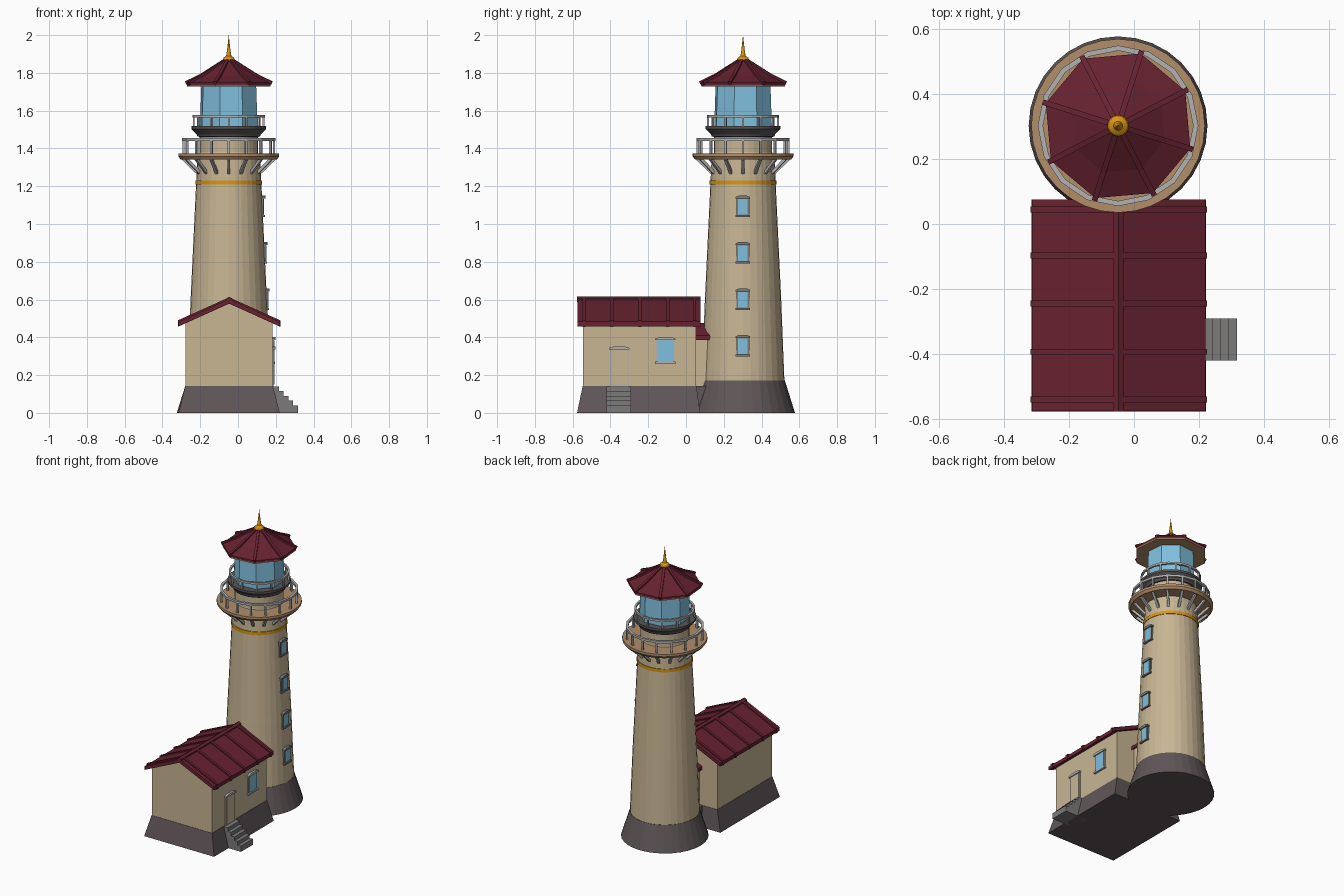
import bpy, bmesh, math
from mathutils import Vector

if "Cube" in bpy.data.objects:
    bpy.data.objects.remove(bpy.data.objects["Cube"])

CX, CY = -0.049, 0.302      # tower axis
HX = -0.047                 # house centre line


def mat(name, r, g, b):
    lin = [((c / 255 + 0.055) / 1.055) ** 2.4 for c in (r, g, b)]
    m = bpy.data.materials.new(name)
    m.diffuse_color = (*lin, 1)
    m.use_nodes = True
    m.node_tree.nodes["Principled BSDF"].inputs["Base Color"].default_value = m.diffuse_color
    return m


WALL = mat("sand wall", 200, 182, 148)
ROOF = mat("maroon roof", 102, 34, 48)
BASE = mat("dark stone", 96, 86, 88)
GLASS = mat("blue glass", 128, 192, 222)
GOLD = mat("gold", 218, 150, 20)
DECK = mat("tan deck", 178, 142, 106)
RAIL = mat("light grey", 178, 178, 178)
STEP = mat("step grey", 125, 123, 122)
DARK = mat("dark grey", 88, 84, 84)


def finish(bm, name, m):
    bmesh.ops.remove_doubles(bm, verts=bm.verts, dist=1e-5)
    bmesh.ops.recalc_face_normals(bm, faces=bm.faces)
    me = bpy.data.meshes.new(name)
    bm.to_mesh(me)
    bm.free()
    me.materials.append(m)
    ob = bpy.data.objects.new(name, me)
    bpy.context.collection.objects.link(ob)
    return ob


def lathe(name, prof, n, m, rot=0.0, ring=False):
    """Turn (radius, z) points round the tower axis."""
    bm = bmesh.new()
    rows = []
    for i in range(n):
        a = rot + 2 * math.pi * i / n
        rows.append([bm.verts.new((CX + r * math.cos(a), CY + r * math.sin(a), z)) for r, z in prof])
    k = len(prof)
    for i in range(n):
        p, q = rows[i], rows[(i + 1) % n]
        for j in range(k if ring else k - 1):
            l = (j + 1) % k
            bm.faces.new((p[j], q[j], q[l], p[l]))
    bmesh.ops.dissolve_degenerate(bm, dist=1e-6, edges=bm.edges)
    return finish(bm, name, m)


def add_prism(bm, pts, a, b, axis):
    """Extrude a 2D outline: axis y takes (x, z) points, axis x takes (y, z)."""
    put = (lambda p, t: (p[0], t, p[1])) if axis == "y" else (lambda p, t: (t, p[0], p[1]))
    lo = [bm.verts.new(put(p, a)) for p in pts]
    hi = [bm.verts.new(put(p, b)) for p in pts]
    bm.faces.new(lo)
    bm.faces.new(hi)
    for i in range(len(pts)):
        j = (i + 1) % len(pts)
        bm.faces.new((lo[i], lo[j], hi[j], hi[i]))


def prism(name, pts, a, b, axis, m):
    bm = bmesh.new()
    add_prism(bm, pts, a, b, axis)
    return finish(bm, name, m)


def rect(c, w, z0, z1):
    return [(c - w / 2, z0), (c + w / 2, z0), (c + w / 2, z1), (c - w / 2, z1)]


def bars(name, pairs, t, m):
    """Square bars between point pairs, in one object."""
    bm = bmesh.new()
    for p, q in pairs:
        p, q = Vector(p), Vector(q)
        d = (q - p).normalized()
        s = d.cross(Vector((0, 0, 1)))
        s = s.normalized() if s.length > 1e-3 else Vector((CX - p.x, CY - p.y, 0)).normalized()
        u = s.cross(d)
        h = t / 2
        ends = [[bm.verts.new(e + s * i * h + u * j * h) for i, j in ((-1, -1), (1, -1), (1, 1), (-1, 1))]
                for e in (p, q)]
        bm.faces.new(ends[0])
        bm.faces.new(ends[1])
        for i in range(4):
            j = (i + 1) % 4
            bm.faces.new((ends[0][i], ends[0][j], ends[1][j], ends[1][i]))
    return finish(bm, name, m)


def polar(r, a, z):
    return (CX + r * math.cos(a), CY + r * math.sin(a), z)


def spokes(n, r0, z0, r1, z1, rot=0.0):
    angs = [rot + 2 * math.pi * i / n for i in range(n)]
    return [(polar(r0, a, z0), polar(r1, a, z1)) for a in angs]


# Tower body
N = 32
lathe("tower_plinth", [(0, 0), (0.275, 0), (0.221, 0.172), (0, 0.172)], N, BASE)
lathe("tower_shaft", [(0, 0.17), (0.219, 0.17), (0.202, 0.6), (0.173, 1.21), (0.167, 1.34),
                      (0.154, 1.38), (0.154, 1.47), (0, 1.47)], N, WALL)
lathe("gold_band", [(0.165, 1.208), (0.177, 1.208), (0.177, 1.23), (0.165, 1.23)], N, GOLD, ring=True)

# Main gallery
lathe("gallery_deck", [(0.14, 1.342), (0.255, 1.342), (0.267, 1.358), (0.267, 1.374), (0.14, 1.374)],
      N, DECK, ring=True)
bars("gallery_brackets", spokes(16, 0.16, 1.265, 0.243, 1.345), 0.015, RAIL)
bars("gallery_posts", spokes(16, 0.24, 1.37, 0.24, 1.45), 0.012, RAIL)
lathe("gallery_rail", [(0.231, 1.44), (0.247, 1.44), (0.247, 1.455), (0.231, 1.455)], 16, RAIL, ring=True)

# Upper gallery
lathe("lantern_base", [(0, 1.46), (0.165, 1.462), (0.17, 1.475), (0.198, 1.503), (0.198, 1.518), (0, 1.518)],
      N, DARK)
bars("upper_posts", spokes(12, 0.185, 1.515, 0.185, 1.57), 0.010, RAIL)
lathe("upper_rail", [(0.178, 1.564), (0.191, 1.564), (0.191, 1.577), (0.178, 1.577)], 24, RAIL, ring=True)

# Lantern and its eight sided roof
ROT = math.radians(27.5)
lathe("lantern_glass", [(0, 1.515), (0.16, 1.515), (0.152, 1.74), (0, 1.74)], 8, GLASS, ROT)
lathe("lantern_soffit", [(0, 1.727), (0.232, 1.727), (0.232, 1.734), (0, 1.734)], 8, DECK, ROT)
lathe("lantern_roof", [(0, 1.734), (0.233, 1.734), (0.233, 1.748), (0.15, 1.787), (0.035, 1.86), (0, 1.865)],
      8, ROOF, ROT)
bars("roof_ribs", spokes(8, 0.238, 1.747, 0.15, 1.788, ROT) + spokes(8, 0.152, 1.787, 0.025, 1.864, ROT),
     0.017, ROOF)
lathe("finial", [(0, 1.855), (0.024, 1.857), (0.033, 1.868), (0.028, 1.88), (0.014, 1.89), (0.009, 1.92),
                 (0, 2.0)], 16, GOLD)

# House body
bm = bmesh.new()
lo = [bm.verts.new((x, y, 0)) for x, y in ((HX - 0.268, -0.577), (HX + 0.268, -0.577),
                                           (HX + 0.268, 0.075), (HX - 0.268, 0.075))]
hi = [bm.verts.new((x, y, 0.142)) for x, y in ((HX - 0.232, -0.547), (HX + 0.232, -0.547),
                                               (HX + 0.232, 0.055), (HX - 0.232, 0.055))]
bm.faces.new(lo)
bm.faces.new(hi)
for i in range(4):
    j = (i + 1) % 4
    bm.faces.new((lo[i], lo[j], hi[j], hi[i]))
finish(bm, "house_plinth", BASE)


def gable(half, z0, eave, peak):
    return [(HX - half, z0), (HX + half, z0), (HX + half, eave), (HX, peak), (HX - half, eave)]


def chevron(half, eave, peak, t):
    return [(HX - half, eave), (HX, peak), (HX + half, eave),
            (HX + half, eave - t), (HX, peak - t), (HX - half, eave - t)]


prism("house_walls", gable(0.23, 0.14, 0.485, 0.59), -0.545, 0.053, "y", WALL)
prism("house_roof", chevron(0.267, 0.483, 0.604, 0.025), -0.575, 0.076, "y", ROOF)
bm = bmesh.new()
for y in (-0.54, -0.393, -0.245, -0.097, 0.045):
    add_prism(bm, chevron(0.271, 0.49, 0.612, 0.034), y - 0.009, y + 0.009, "y")
finish(bm, "house_roof_ribs", ROOF)
prism("ridge_cap", chevron(0.016, 0.606, 0.615, 0.02), -0.576, 0.078, "y", ROOF)

# Link between house and tower
prism("link_plinth", rect(HX, 0.24, 0, 0.142), 0.03, 0.2, "y", BASE)
prism("link_walls", gable(0.092, 0.14, 0.40, 0.45), 0.04, 0.2, "y", WALL)
prism("link_roof", chevron(0.112, 0.41, 0.475, 0.024), 0.04, 0.2, "y", ROOF)


# Openings, all on the right hand side
def opening(name, x, y, w, z0, z1, frame, fill, fill_name, sill=True):
    f = 0.009
    prism(name + "_frame", rect(y, w, z0, z1 - 0.01), x - 0.02, x + 0.006, "x", frame)
    prism(name + fill_name, rect(y, w - 2 * f, z0 + f, z1 - 0.018), x + 0.002, x + 0.009, "x", fill)
    h = w / 2 + 0.005
    prism(name + "_lintel", [(y - h, z1 - 0.017), (y + h, z1 - 0.017), (y + h, z1 - 0.008), (y + h / 2, z1),
                             (y - h / 2, z1), (y - h, z1 - 0.008)], x - 0.02, x + 0.015, "x", frame)
    if sill:
        prism(name + "_sill", rect(y, w + 0.01, z0 - 0.004, z0 + 0.007), x - 0.02, x + 0.014, "x", frame)


for i in range(4):
    z = 0.303 + i * 0.246
    opening("tower_window_%d" % (i + 1), CX + 0.219 - 0.0436 * (z - 0.12), 0.301, 0.068, z, z + 0.11,
            STEP, GLASS, "_pane")
opening("house_window", HX + 0.23, -0.109, 0.098, 0.264, 0.402, RAIL, GLASS, "_pane")
opening("door", HX + 0.23, -0.353, 0.098, 0.14, 0.352, RAIL, WALL, "_panel", False)

# Entrance steps
outline = [(0.15, 0), (0.317, 0)]
for i in range(5):
    z, x = 0.04 + 0.025 * i, 0.317 - 0.025 * i
    outline += [(x, z), (x - 0.025, z)]
outline[-1] = (0.15, 0.14)
prism("entrance_steps", outline, -0.42, -0.29, "y", STEP)
